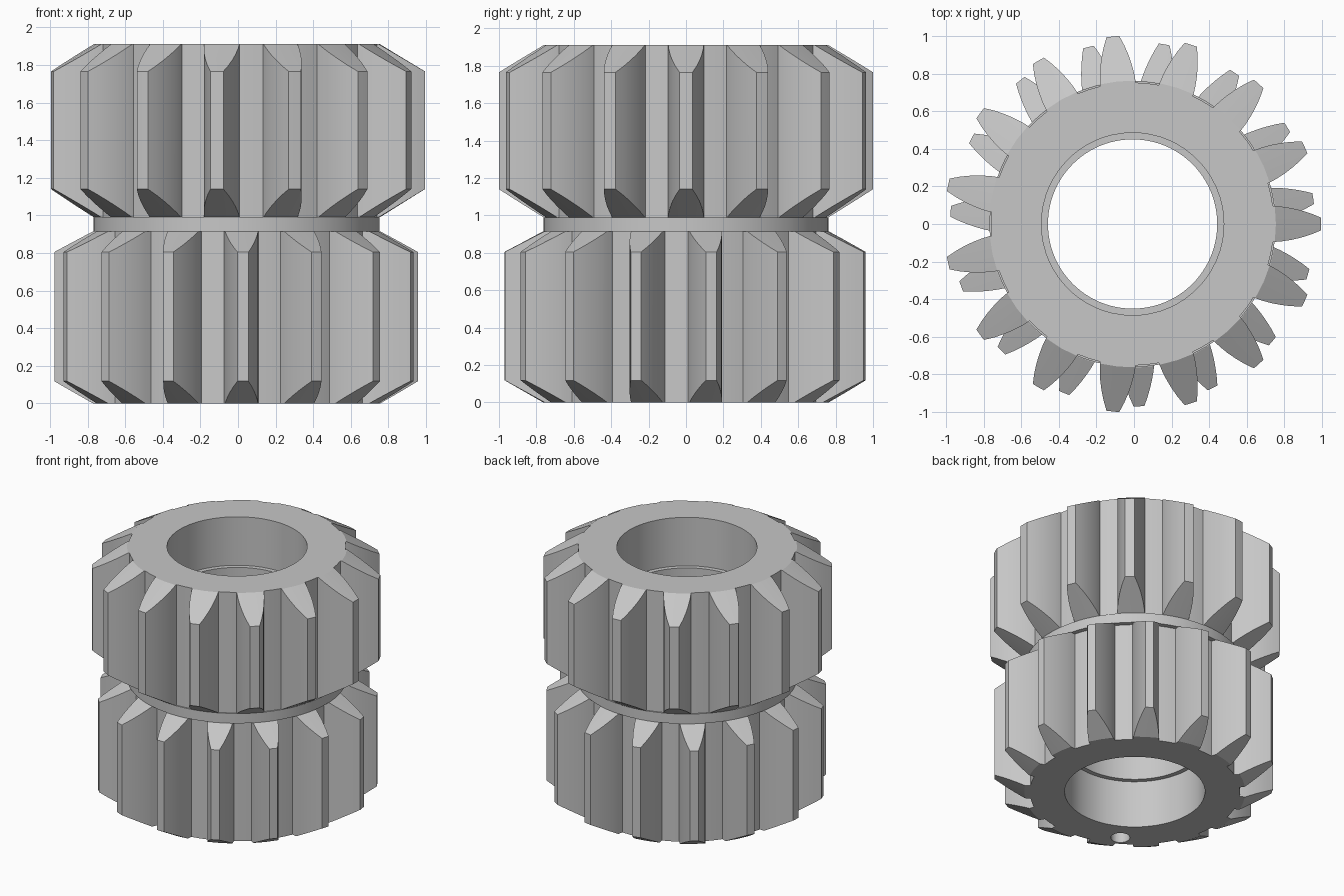
import bpy, bmesh
from math import pi, sin, cos, asin, radians

cube = bpy.data.objects.get("Cube")
if cube:
    bpy.data.objects.remove(cube)

TEETH = 15
PITCH = 2 * pi / TEETH
AXIS_X = -0.0075
BORE = 0.485
RIB = 0.45

steel = bpy.data.materials.new("steel_grey")
steel.use_nodes = True
GREY = (0.57, 0.57, 0.57, 1)
steel.diffuse_color = GREY
steel.node_tree.nodes["Principled BSDF"].inputs["Base Color"].default_value = GREY


def finish(name, bm):
    """Turn a bmesh into an object on the gear axis."""
    bmesh.ops.recalc_face_normals(bm, faces=bm.faces)
    mesh = bpy.data.meshes.new(name)
    bm.to_mesh(mesh)
    bm.free()
    mesh.materials.append(steel)
    obj = bpy.data.objects.new(name, mesh)
    obj.location.x = AXIS_X
    bpy.context.collection.objects.link(obj)
    return obj


def smooth(obj):
    bpy.ops.object.select_all(action='DESELECT')
    obj.select_set(True)
    bpy.context.view_layer.objects.active = obj
    bpy.ops.object.shade_smooth_by_angle(angle=radians(25))


def ring(name, profile, steps=96):
    """Revolve a closed (radius, height) profile."""
    bm = bmesh.new()
    rows = [[bm.verts.new((r * cos(2 * pi * i / steps), r * sin(2 * pi * i / steps), z))
             for r, z in profile] for i in range(steps)]
    n = len(profile)
    for i in range(steps):
        a, b = rows[i], rows[(i + 1) % steps]
        for j in range(n):
            k = (j + 1) % n
            bm.faces.new((a[j], b[j], b[k], a[k]))
    return finish(name, bm)


def gear(name, flank, phase, flat_r, bottom, low_tip, high_tip, top):
    """Spur gear with a bore; flank is (radius, half width) from root to tip.
    Tooth ends slope from the flat end face down to the tip."""
    bm = bmesh.new()
    tip_r = flank[-1][0]
    root_r = flank[0][0]

    def vert(r, a, level):
        t = max(0, (r - flat_r) / (tip_r - flat_r))
        z = top + (high_tip - top) * t if level else bottom + (low_tip - bottom) * t
        return bm.verts.new((r * cos(a), r * sin(a), z))

    def pair(r, a):
        return vert(r, a, 0), vert(r, a, 1)

    def wall(p, q):
        bm.faces.new((p[0], q[0], q[1], p[1]))

    def caps(p, q, r, s):
        for level in (0, 1):
            bm.faces.new((p[level], q[level], r[level], s[level]))

    roots, bores = [], []
    half = asin(flank[0][1] / root_r)
    for n in range(TEETH):
        mid = phase + n * PITCH
        # tooth grid: left, middle and right columns
        grid = [[pair(r, mid + side * asin(w / r)) for side in (-1, 0, 1)]
                for r, w in flank]
        for a, b in zip(grid, grid[1:]):
            for j in (0, 1):
                caps(a[j], a[j + 1], b[j + 1], b[j])
            wall(a[0], b[0])
            wall(a[2], b[2])
        wall(grid[-1][0], grid[-1][1])
        wall(grid[-1][1], grid[-1][2])
        # root circle and bore share the same angles
        roots += grid[0] + [pair(root_r, mid + PITCH / 2)]
        bores += [pair(BORE, mid + a) for a in (-half, 0, half, PITCH / 2)]
    count = len(roots)
    for i in range(count):
        k = (i + 1) % count
        caps(roots[i], roots[k], bores[k], bores[i])
        wall(bores[i], bores[k])
        if i % 4 >= 2:
            wall(roots[i], roots[k])
    return finish(name, bm)


# Upper gear, slightly larger
upper = gear("upper_gear",
             [(0.752, 0.095), (0.762, 0.095), (0.80, 0.092), (0.85, 0.084),
              (0.90, 0.072), (0.95, 0.056), (1.0025, 0.034)],
             0, 0.762, 0.99, 1.14, 1.765, 1.91)

# Lower gear, turned by a third of a tooth pitch
lower = gear("lower_gear",
             [(0.727, 0.091), (0.764, 0.088), (0.80, 0.082), (0.84, 0.073),
              (0.88, 0.062), (0.925, 0.047), (0.97, 0.029)],
             radians(8), 0.764, 0, 0.118, 0.805, 0.915)

# Blind pin hole in the bottom face
bm = bmesh.new()
bmesh.ops.create_cone(bm, cap_ends=True, segments=32, radius1=0.066, radius2=0.066, depth=0.4)
cutter = finish("pin_hole_cutter", bm)
cutter.location = (AXIS_X + 0.642 * cos(radians(239)), 0.642 * sin(radians(239)), 0)
cutter.hide_render = True
cut = lower.modifiers.new("pin_hole", 'BOOLEAN')
cut.operation = 'DIFFERENCE'
cut.solver = 'EXACT'
cut.object = cutter
bpy.context.view_layer.objects.active = lower
bpy.ops.object.modifier_apply(modifier=cut.name)
bpy.data.objects.remove(cutter)

# Neck between the gears and raised band inside the bore
neck = ring("neck", [(BORE, 0.915), (0.761, 0.915), (0.761, 0.99), (BORE, 0.99)])
band = ring("bore_band", [(RIB, 0.36), (BORE + 0.005, 0.36),
                          (BORE + 0.005, 1.54), (RIB, 1.54)])

for part in (upper, lower, neck, band):
    smooth(part)
